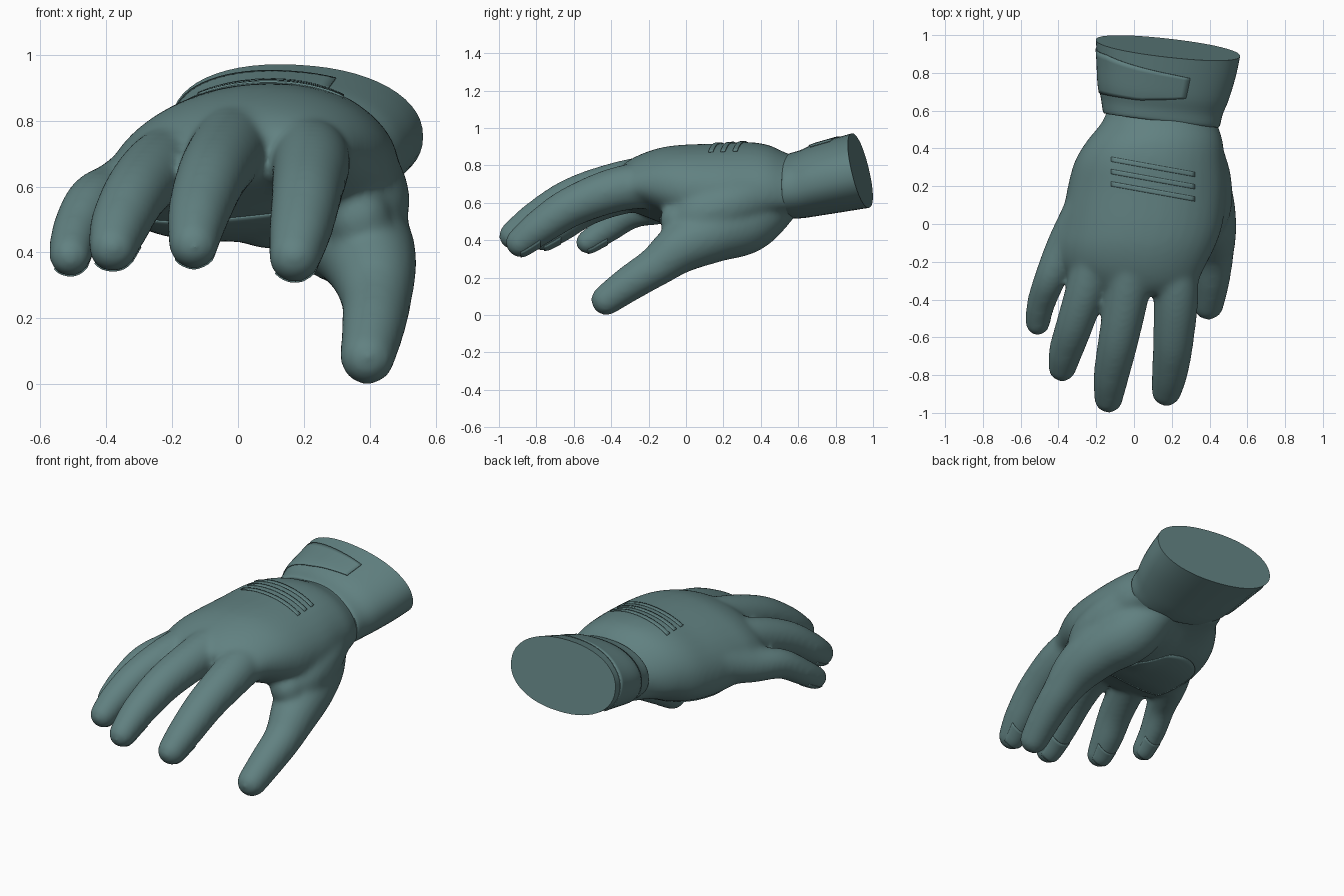
import bpy, bmesh, math
from mathutils import Vector
from mathutils.bvhtree import BVHTree

if "Cube" in bpy.data.objects:
    bpy.data.objects.remove(bpy.data.objects["Cube"])

mat = bpy.data.materials.new("slate_teal")
mat.diffuse_color = (0.12, 0.22, 0.22, 1)
mat.use_nodes = True
mat.node_tree.nodes["Principled BSDF"].inputs["Base Color"].default_value = mat.diffuse_color
UP = Vector((0, 0, 1))


def make_object(name, bm):
    bmesh.ops.recalc_face_normals(bm, faces=bm.faces)
    me = bpy.data.meshes.new(name)
    bm.to_mesh(me)
    bm.free()
    for p in me.polygons:
        p.use_smooth = True
    me.materials.append(mat)
    ob = bpy.data.objects.new(name, me)
    bpy.context.collection.objects.link(ob)
    return ob


def resample(keys, steps=6):
    """Catmull-Rom interpolation of tuples."""
    out = []
    n = len(keys)
    for i in range(n - 1):
        a, b, c, d = (keys[max(i - 1, 0)], keys[i], keys[i + 1], keys[min(i + 2, n - 1)])
        for s in range(steps):
            t = s / steps
            out.append(tuple(0.5 * (2 * q + (r - p) * t + (2 * p - 5 * q + 4 * r - w) * t * t
                                    + (3 * q - p - 3 * r + w) * t ** 3)
                             for p, q, r, w in zip(a, b, c, d)))
    out.append(tuple(keys[-1]))
    return out


def loft(bm, rings):
    """Skin closed rings of equal size and cap both ends."""
    vs = [[bm.verts.new(p) for p in ring] for ring in rings]
    n = len(vs[0])
    for a, b in zip(vs, vs[1:]):
        for i in range(n):
            j = (i + 1) % n
            bm.faces.new((a[i], a[j], b[j], b[i]))
    bm.faces.new(vs[0])
    bm.faces.new(vs[-1][::-1])


def power(v, e):
    return math.copysign(abs(v) ** e, v)


def digit(bm, keys, n=20):
    """Round tapering tube with a domed tip."""
    pts = resample(keys)
    rings = []

    def ring(c, t, r):
        side = t.cross(UP).normalized()
        up = side.cross(t)
        rings.append([c + r * (side * math.cos(2 * math.pi * k / n)
                               + up * math.sin(2 * math.pi * k / n)) for k in range(n)])

    for i, p in enumerate(pts):
        a, b = pts[max(i - 1, 0)], pts[min(i + 1, len(pts) - 1)]
        t = (Vector(b[:3]) - Vector(a[:3])).normalized()
        ring(Vector(p[:3]), t, p[3])
    c, r = Vector(pts[-1][:3]), pts[-1][3]
    for k in range(1, 7):
        a = k * math.pi / 2 / 6.2
        ring(c + t * r * math.sin(a), t, r * math.cos(a))
    loft(bm, rings)


# Digits: centre line and radius
fingers = {
    "index": [(.17, -.02, .70, .13), (.22, -.33, .68, .122), (.21, -.60, .585, .109),
              (.19, -.78, .47, .097), (.172, -.885, .388, .081)],
    "middle": [(.0, -.05, .755, .12), (-.03, -.33, .71, .118), (-.08, -.60, .63, .108),
               (-.12, -.80, .515, .095), (-.135, -.925, .425, .077)],
    "ring": [(-.16, .0, .69, .12), (-.24, -.30, .655, .11), (-.31, -.52, .58, .10),
             (-.36, -.67, .48, .091), (-.38, -.76, .415, .076)],
    "little": [(-.25, .08, .64, .12), (-.36, -.10, .585, .098), (-.44, -.28, .55, .086),
               (-.492, -.42, .46, .076), (-.51, -.525, .39, .066)],
}
thumb = [(.22, .50, .64, .14), (.29, .33, .505, .172), (.365, .15, .44, .16), (.405, -.02, .365, .14),
         (.42, -.16, .26, .109), (.41, -.30, .17, .097), (.393, -.425, .081, .084)]
# Flesh between thumb and index knuckle, and the heel of the palm
thumb_web = [(.32, .44, .66, .13), (.365, .24, .59, .15), (.37, .07, .53, .145), (.365, -.04, .505, .10)]
heel = [(.10, .50, .64, .11), (.10, .36, .585, .14), (.09, .2, .56, .145), (.05, .06, .57, .12)]

# Palm sections: y, left, right, top, bottom, tilt
palm = [(.64, -.13, .42, .84, .55, .0), (.54, -.17, .44, .865, .53, .0),
        (.44, -.25, .47, .91, .50, .0), (.33, -.315, .48, .925, .46, .01),
        (.18, -.355, .49, .917, .44, .02), (.0, -.385, .47, .91, .46, .03),
        (-.12, -.40, .43, .895, .50, .04), (-.23, -.375, .375, .86, .55, .045),
        (-.32, -.29, .33, .815, .59, .035), (-.375, -.22, .26, .765, .63, .025)]

bm = bmesh.new()
rings = []
for y, left, right, top, bottom, tilt in resample(palm, 4):
    ring = []
    for k in range(36):
        a = 2 * math.pi * k / 36
        u, s = power(math.cos(a), .9), power(math.sin(a), .9)
        ring.append(((left + right) / 2 + (right - left) / 2 * u, y,
                     (top + bottom) / 2 + (top - bottom) / 2 * s + tilt * u - .05 * u * u))
    rings.append(ring)
loft(bm, rings)
for keys in list(fingers.values()) + [thumb, thumb_web, heel]:
    digit(bm, keys)
hand = make_object("hand", bm)

# Fuse palm and digits into one smooth skin
rm = hand.modifiers.new("fuse", 'REMESH')
rm.mode = 'VOXEL'
rm.voxel_size = .013
rm.use_smooth_shade = True
sm = hand.modifiers.new("soften", 'SMOOTH')
sm.factor = .5
sm.iterations = 24

# Cuff sections: y, centre x, centre z, half width, half height
cuff_keys = [(.55, .145, .69, .29, .155), (.555, .145, .69, .308, .172), (.62, .148, .70, .322, .180),
             (.70, .157, .722, .345, .189), (.82, .172, .748, .366, .194), (.932, .18, .772, .382, .198)]


def cuff_point(sec, a, grow=0.0):
    y, cx, cz, hw, hh = sec
    u, s = power(math.cos(a), .92), power(math.sin(a), .92)
    dx, dz = (hw + grow) * u, (hh + grow) * s - .02 * u
    return Vector((cx + dx, y - .125 * dx - .26 * dz * (y - .5) / .45, cz + dz))


cuff_secs = resample(cuff_keys, 4)
bm = bmesh.new()
loft(bm, [[cuff_point(s, 2 * math.pi * k / 56) for k in range(56)] for s in cuff_secs])
cuff = make_object("cuff", bm)
bpy.context.view_layer.objects.active = cuff
cuff.select_set(True)
bpy.ops.object.shade_smooth_by_angle(angle=math.radians(40))


def plate(name, point, nu, nv, thick):
    """Thin sheet sampled from point(u, v); missed samples leave no face."""
    bm = bmesh.new()
    grid = []
    for i in range(nu + 1):
        row = []
        for j in range(nv + 1):
            p = point(i / nu, j / nv)
            row.append(bm.verts.new(p) if p is not None else None)
        grid.append(row)
    for i in range(nu):
        for j in range(nv):
            q = (grid[i][j], grid[i + 1][j], grid[i + 1][j + 1], grid[i][j + 1])
            if all(q):
                bm.faces.new(q)
    ob = make_object(name, bm)
    so = ob.modifiers.new("thickness", 'SOLIDIFY')
    so.thickness = thick
    so.offset = 0
    return ob


# Closing strap wrapped round the outer side of the cuff
def strap_point(u, v):
    a = math.radians(72 + 150 * u)
    lo, hi = 12 - 2 * min(1, u * 4), 16 + 2 * min(1, u * 2)
    f = lo + (hi - lo) * v
    i = min(int(f), len(cuff_secs) - 2)
    p, q = (cuff_point(cuff_secs[k], a, .003) for k in (i, i + 1))
    return p.lerp(q, f - i)


plate("cuff_strap", strap_point, 30, 8, .005)

# Pads and ribs laid onto the hand surface
bpy.context.view_layer.update()
tree = BVHTree.FromObject(hand, bpy.context.evaluated_depsgraph_get())


def on_hand(x, y, from_above):
    d = -1 if from_above else 1
    hit = tree.ray_cast(Vector((x, y, 2 if from_above else -1)), Vector((0, 0, d)))
    return None if hit[0] is None else hit[0] + hit[1] * .002


for k in range(3):
    plate(f"knuckle_rib_{k + 1}",
          lambda u, v: on_hand(-.12 + .44 * u, .20 + .065 * k - .08 * u + .025 * v, True),
          24, 3, .008)


def palm_pad_point(u, v):
    w = 1.9 * u - .95
    return on_hand(-.08 + .22 * w, -.14 + v * (.22 + .26 * math.sqrt(1 - w * w)), False)


plate("palm_pad", palm_pad_point, 20, 16, .006)

for name, keys in fingers.items():
    a, b = keys[-2], keys[-1]

    def tip_point(u, v):
        w = 1.4 * u - .7
        r = a[3] + (b[3] - a[3]) * v
        return on_hand(a[0] + (b[0] - a[0]) * v + w * r, a[1] + (b[1] - a[1]) * v, False)

    plate(name + "_grip_pad", tip_point, 10, 8, .005)
